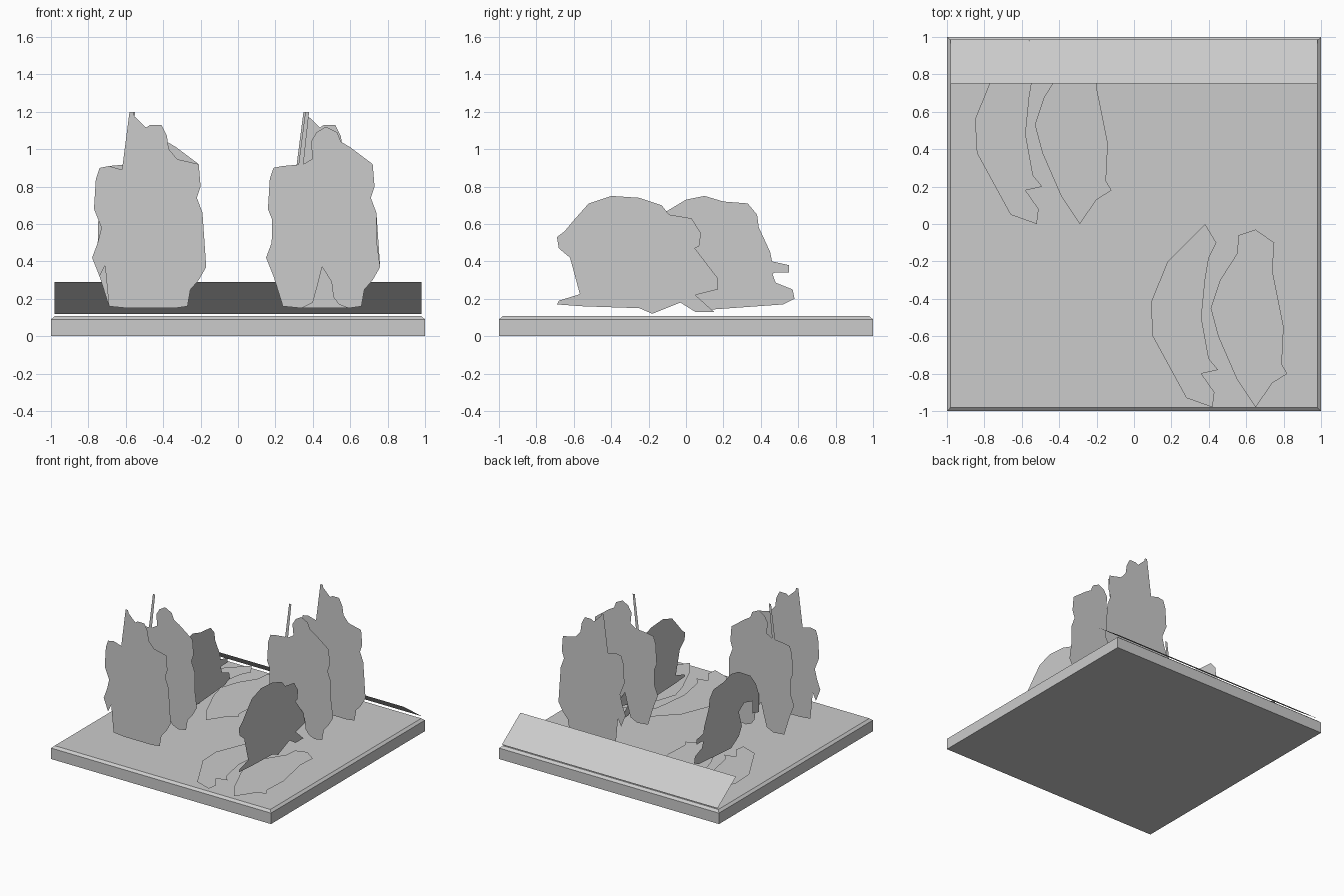
import bpy
import bmesh

cube = bpy.data.objects.get("Cube")
if cube:
    bpy.data.objects.remove(cube, do_unlink=True)

# One grey for everything
grey = bpy.data.materials.new("light_grey")
grey.use_nodes = True
colour = (0.6, 0.6, 0.6, 1.0)
grey.diffuse_color = colour
grey.node_tree.nodes["Principled BSDF"].inputs["Base Color"].default_value = colour


def finish(name, bm):
    mesh = bpy.data.meshes.new(name)
    bm.to_mesh(mesh)
    bm.free()
    mesh.materials.append(grey)
    obj = bpy.data.objects.new(name, mesh)
    bpy.context.collection.objects.link(obj)
    return obj


def card(name, outline, place):
    """Flat cutout: outline points in hundredths, mapped into space by place(u, v)."""
    bm = bmesh.new()
    face = bm.faces.new([bm.verts.new(place(u / 100, v / 100)) for u, v in outline])
    bmesh.ops.triangulate(bm, faces=[face])
    return finish(name, bm)


# Base slab with a chamfered top edge
bm = bmesh.new()
bmesh.ops.create_cube(bm, size=2)
for v in bm.verts:
    v.co.z = 0.09 if v.co.z > 0 else 0
top = [f for f in bm.faces if f.normal.z > 0.9]
lid = bmesh.ops.extrude_face_region(bm, geom=top)
bmesh.ops.delete(bm, geom=top, context="FACES_ONLY")
for v in lid["geom"]:
    if isinstance(v, bmesh.types.BMVert):
        v.co = (v.co.x * 0.98, v.co.y * 0.98, 0.107)
bmesh.ops.recalc_face_normals(bm, faces=bm.faces)
finish("base", bm)

# Leaning panel along the back edge
bm = bmesh.new()
corners = [(0.98, 0.99, 0.12), (-0.98, 0.99, 0.12), (-0.98, 0.75, 0.29), (0.98, 0.75, 0.29)]
bm.faces.new([bm.verts.new(c) for c in reversed(corners)])
bmesh.ops.recalc_face_normals(bm, faces=bm.faces)
finish("back_panel", bm)

# Standing figures: shared body, two kinds of head
body = [
    (22, 90), (26, 92), (27, 80), (25, 74), (28, 66), (26, 52), (28, 42), (30, 37),
    (26, 30), (23, 33), (22, 39), (19, 38), (20, 27), (20, 16), (13, 15), (8, 17),
    (5, 21), (6, 29), (3, 37), (-1, 37), (-3, 29), (-6, 18), (-12, 15), (-22, 16),
    (-23, 28), (-24, 38), (-27, 32), (-31, 42), (-28, 50), (-26, 58), (-30, 68),
    (-29, 84), (-27, 90), (-22, 91),
]
round_head = [
    (-15, 89), (-11, 120), (-9, 120), (-12, 92), (-7, 93), (-8, 103), (-6, 109),
    (0, 113), (6, 113), (9, 107), (10, 100), (13, 95),
]
hat_head = [
    (-14, 89), (-10, 120), (-8, 120), (-11, 92), (-6, 94), (-7, 104), (-4, 109),
    (1, 112), (7, 109), (9, 104), (14, 101), (11, 99), (14, 95),
]
figures = [
    ("front_round_figure", round_head, -0.47, -0.63),
    ("front_hat_figure", hat_head, -0.47, -0.29),
    ("rear_hat_figure", hat_head, 0.46, 0.15),
    ("rear_round_figure", round_head, 0.46, 0.57),
]
for name, head, x, y in figures:
    card(name, head + body, lambda u, v: (x + u, y, v))

# Side cutouts: crouching shapes with a hooked snout
left_crouch = [
    (-69, 53), (-65, 56), (-60, 62), (-52, 71), (-40, 75), (-25, 74), (-13, 70),
    (-9, 65), (3, 63), (8, 55), (7, 48), (2, 46), (0, 32), (17, 31), (17, 25),
    (5, 22), (15, 13), (5, 13), (-3, 18), (-18, 12), (-25, 15), (-55, 16),
    (-69, 17), (-68, 19), (-55, 23), (-50, 29), (-39, 41), (-40, 48), (-52, 46),
    (-42, 44), (-42, 41), (-62, 42), (-68, 47),
]
right_crouch = [
    (-15, 64), (-8, 68), (0, 73), (10, 75), (20, 72), (33, 71), (38, 65), (40, 50),
    (45, 45), (46, 40), (55, 38), (55, 34), (46, 34), (47, 29), (57, 25), (58, 20),
    (52, 17), (20, 18), (10, 14), (0, 20), (-4, 27), (0, 40), (-7, 45), (-18, 42),
    (-18, 32), (-26, 30), (-26, 45), (-22, 55),
]
for name, outline, x in (("left_crouch", left_crouch, 0.49), ("right_crouch", right_crouch, -0.48)):
    card(name, outline, lambda u, v: (x, u, v))

# Ground cutouts, repeated for each group
curved_patch = [
    (38, 0), (30, -8), (18, -20), (9, -42), (10, -60), (22, -82), (28, -93), (42, -98),
    (43, -90), (36, -80), (45, -78), (40, -72), (36, -50), (38, -30), (40, -18), (44, -10),
]
wide_patch = [
    (65, -3), (56, -6), (55, -16), (46, -30), (41, -45), (45, -60), (55, -83), (65, -98),
    (74, -85), (82, -80), (79, -75), (80, -55), (74, -25), (75, -10),
]
for side, dx, dy in (("left", 0, 0), ("right", -0.94, 0.98)):
    for name, outline in (("curved_patch", curved_patch), ("wide_patch", wide_patch)):
        card(side + "_" + name, outline[::-1], lambda u, v: (u + dx, v + dy, 0.128))
